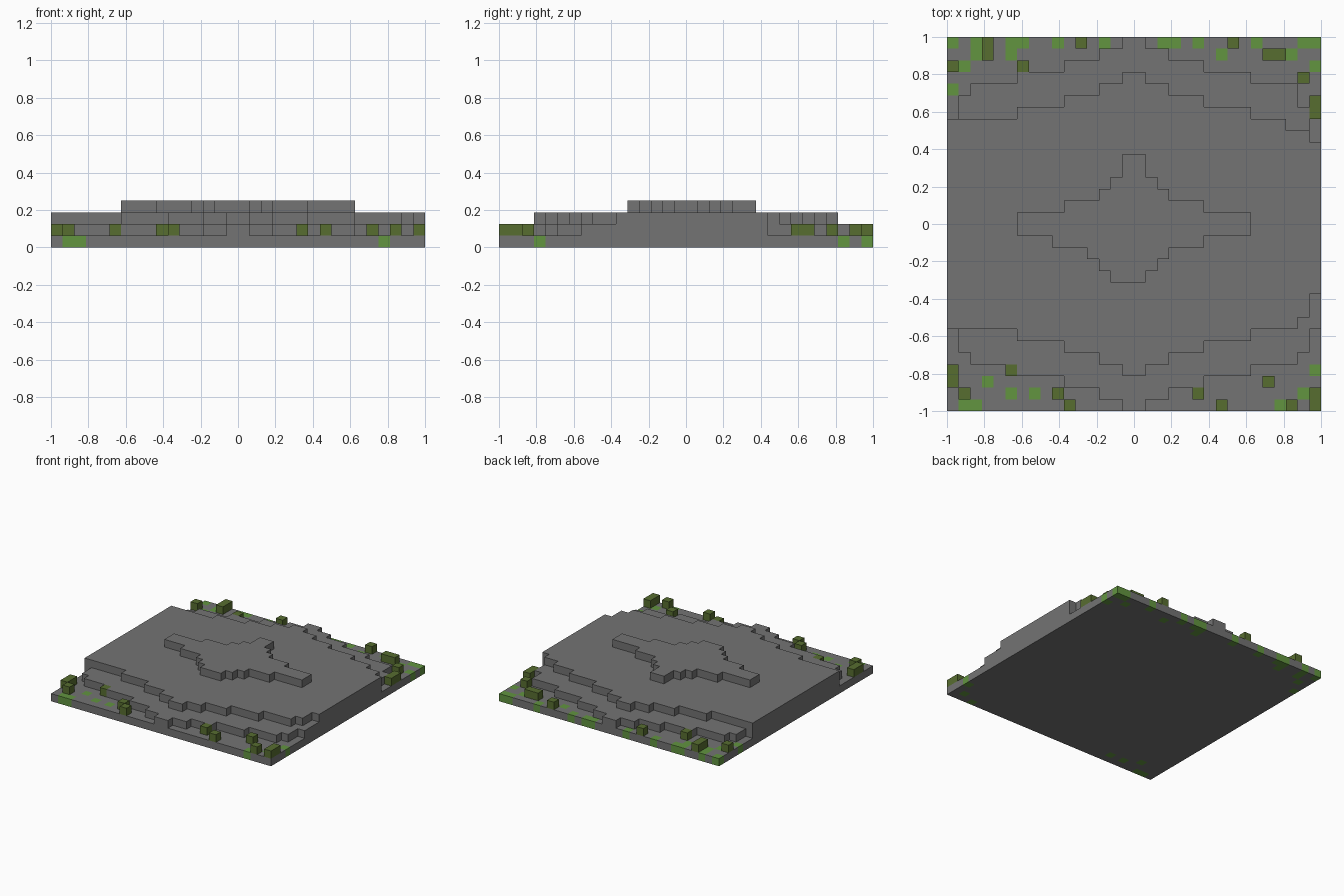
import bpy
import bmesh

CELL = 2 / 32


def make_material(name, rgb):
    mat = bpy.data.materials.new(name)
    mat.use_nodes = True
    mat.diffuse_color = (*rgb, 1)
    mat.node_tree.nodes["Principled BSDF"].inputs["Base Color"].default_value = (*rgb, 1)
    return mat


def make_object(name, bm, *mats):
    bmesh.ops.recalc_face_normals(bm, faces=bm.faces[:])
    mesh = bpy.data.meshes.new(name)
    bm.to_mesh(mesh)
    bm.free()
    for mat in mats:
        mesh.materials.append(mat)
    obj = bpy.data.objects.new(name, mesh)
    bpy.context.collection.objects.link(obj)
    return obj


def at(column, row, level):
    return (column * CELL - 1, row * CELL - 1, level * CELL)


def extrude_up(bm, faces):
    moved = bmesh.ops.extrude_face_region(bm, geom=faces, use_keep_orig=True)["geom"]
    verts = [v for v in moved if isinstance(v, bmesh.types.BMVert)]
    bmesh.ops.translate(bm, vec=(0, 0, CELL), verts=verts)


def terrace(name, level, spans, end):
    """One-cell-high step; each span is (first column, lowest row, highest row)."""
    lower, upper = [], []
    stops = [s[0] for s in spans[1:]] + [end]
    for (start, low, high), stop in zip(spans, stops):
        for side, row in ((lower, low), (upper, high)):
            for column in (start, stop):
                if not side or side[-1] != (column, row):
                    side.append((column, row))
    bm = bmesh.new()
    outline = lower + upper[::-1]
    face = bm.faces.new([bm.verts.new(at(c, r, level)) for c, r in outline])
    extrude_up(bm, [face])
    return make_object(name, bm, stone)


cube = bpy.data.objects.get("Cube")
if cube:
    bpy.data.objects.remove(cube)

stone = make_material("grey stone", (0.172, 0.172, 0.172))
moss = make_material("light green moss", (0.122, 0.299, 0.051))
leaf = make_material("dark green leaf", (0.097, 0.155, 0.030))

# Ground slab with moss cells: row -> columns
MOSS = {
    0: (1, 2, 28), 1: (5, 7, 30), 2: (3,), 3: (31,),
    27: (0,), 29: (1, 31), 30: (2, 5, 18, 23, 29),
    31: (0, 2, 5, 6, 9, 13, 18, 19, 21, 26, 30, 31),
}
bm = bmesh.new()
bmesh.ops.create_grid(bm, x_segments=32, y_segments=32, size=1)
extrude_up(bm, bm.faces[:])
bmesh.ops.recalc_face_normals(bm, faces=bm.faces[:])
for face in bm.faces:
    inside = face.calc_center_median() - face.normal * CELL / 2
    column, row = int((inside.x + 1) / CELL), int((inside.y + 1) / CELL)
    face.material_index = int(column in MOSS.get(row, ()))
make_object("ground_slab", bm, stone, moss)

# Stepped stone terraces
terrace("lower_terrace", 1, [
    (0, 7, 25), (1, 5, 27), (2, 4, 28), (6, 3, 29), (10, 2, 30), (13, 1, 31),
    (15, 0, 32), (17, 1, 31), (19, 2, 30), (22, 3, 29), (26, 4, 28),
    (30, 5, 26), (31, 7, 23)], 32)
terrace("middle_terrace", 2, [
    (0, 7, 25), (6, 6, 26), (10, 5, 27), (13, 4, 28), (15, 3, 29), (17, 4, 28),
    (19, 5, 27), (22, 6, 26), (26, 7, 25), (29, 7, 24), (30, 8, 24),
    (31, 10, 23)], 32)
terrace("upper_terrace", 3, [
    (6, 15, 17), (9, 14, 17), (10, 14, 18), (12, 13, 18), (13, 12, 19),
    (14, 11, 20), (15, 11, 22), (17, 12, 20), (18, 13, 19), (19, 14, 18),
    (22, 15, 17)], 26)

# Shrubs: column, row, width, depth in cells
SHRUBS = [
    (0, 2, 1, 2), (1, 1, 1, 1), (5, 3, 1, 1), (9, 1, 1, 1), (10, 0, 1, 1),
    (21, 1, 1, 1), (23, 0, 1, 1), (27, 2, 1, 1), (29, 0, 1, 1), (31, 0, 1, 2),
    (0, 29, 1, 1), (3, 30, 1, 2), (6, 29, 1, 1), (11, 31, 1, 1), (24, 31, 1, 1),
    (27, 30, 2, 1), (30, 28, 1, 1), (31, 25, 1, 2),
]
for number, (column, row, width, depth) in enumerate(SHRUBS, 1):
    bm = bmesh.new()
    corners = [(0, 0), (width, 0), (width, depth), (0, depth)]
    face = bm.faces.new([bm.verts.new(at(column + c, row + r, 1)) for c, r in corners])
    extrude_up(bm, [face])
    make_object(f"shrub_{number}", bm, leaf)
